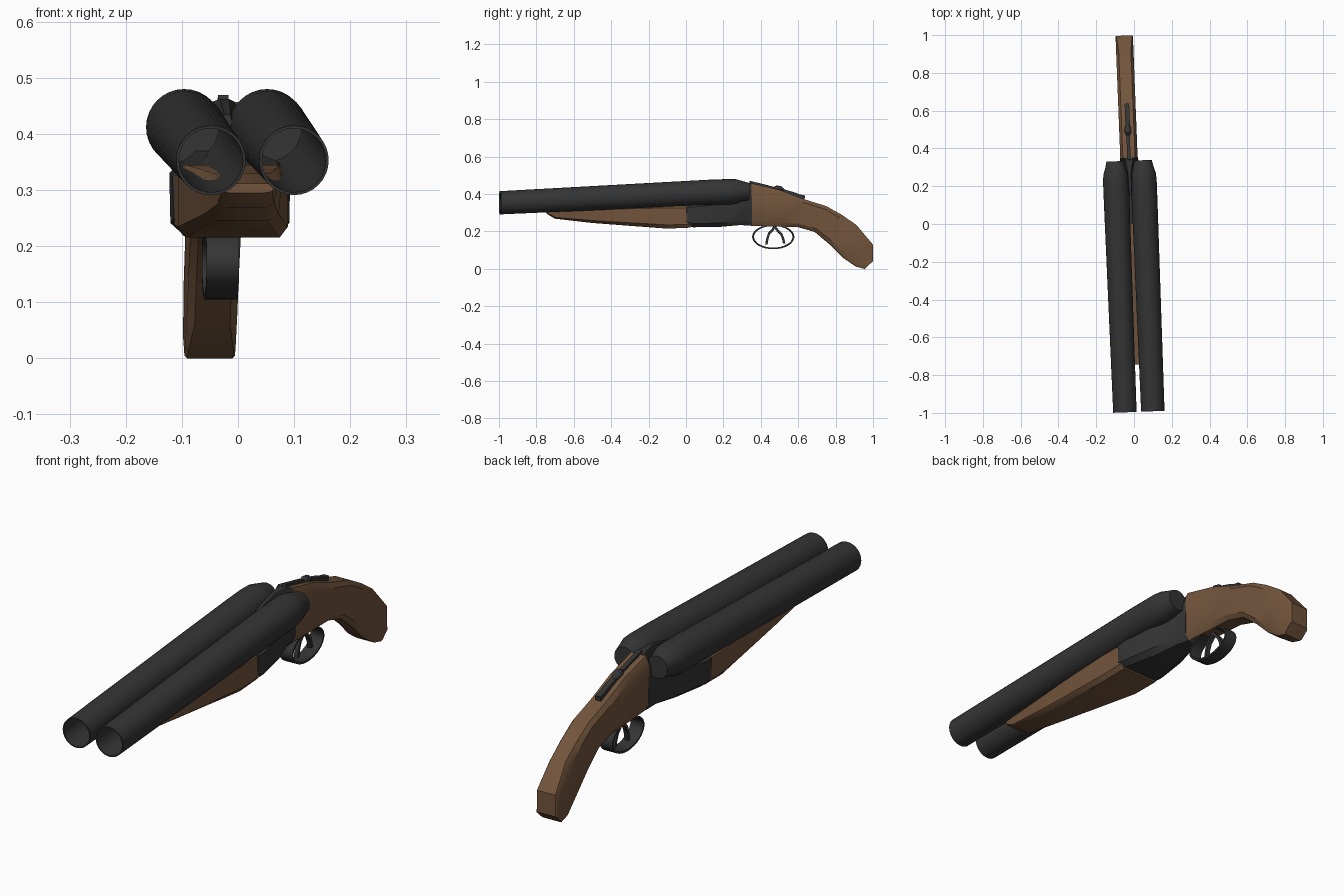
import bpy, bmesh, math
from mathutils import Matrix

if "Cube" in bpy.data.objects:
    bpy.data.objects.remove(bpy.data.objects["Cube"])

YAW = 0.039
PLACE = Matrix.Translation((-0.013, 0, 0)) @ Matrix.Rotation(YAW, 4, 'Z')


def material(name, color):
    m = bpy.data.materials.new(name)
    m.diffuse_color = (*color, 1)
    m.use_nodes = True
    m.node_tree.nodes["Principled BSDF"].inputs["Base Color"].default_value = m.diffuse_color
    return m


WOOD = material("wood", (0.17, 0.09, 0.045))
STEEL = material("steel", (0.035, 0.035, 0.035))


def loft(name, rings, mat, caps=True, closed=False, angle=35):
    """Skin a list of equal-length point rings."""
    bm = bmesh.new()
    vs = [[bm.verts.new(p) for p in r] for r in rings]
    n = len(vs[0])
    pairs = list(zip(vs, vs[1:])) + ([(vs[-1], vs[0])] if closed else [])
    for a, b in pairs:
        for i in range(n):
            j = (i + 1) % n
            bm.faces.new((a[i], a[j], b[j], b[i]))
    if caps and not closed:
        bm.faces.new(vs[0])
        bm.faces.new(vs[-1])
    bmesh.ops.recalc_face_normals(bm, faces=bm.faces)
    me = bpy.data.meshes.new(name)
    bm.to_mesh(me)
    bm.free()
    ob = bpy.data.objects.new(name, me)
    bpy.context.collection.objects.link(ob)
    me.materials.append(mat)
    ob.matrix_world = PLACE
    bpy.ops.object.select_all(action='DESELECT')
    ob.select_set(True)
    bpy.context.view_layer.objects.active = ob
    bpy.ops.object.shade_smooth_by_angle(angle=math.radians(angle))
    return ob


def section(bot, top, wb, wt, c=0.15, k=0.3):
    """Chamfered box section between a bottom and a top (y, z) point."""
    shape = [(wb * (1 - k), 0), (wb, c), (wt, 1 - c), (wt * (1 - k), 1)]
    pts = shape + [(-x, t) for x, t in reversed(shape)]
    return [(x, bot[0] + (top[0] - bot[0]) * t, bot[1] + (top[1] - bot[1]) * t) for x, t in pts]


def circle(x, y, z, r, n=32):
    return [(x + r * math.cos(2 * math.pi * i / n), y, z + r * math.sin(2 * math.pi * i / n))
            for i in range(n)]


def strip(name, path, w, t, mat=STEEL):
    """Thin flat bar along a (y, z) path."""
    rings = []
    for i, (y, z) in enumerate(path):
        a, b = path[max(i - 1, 0)], path[min(i + 1, len(path) - 1)]
        dy, dz = b[0] - a[0], b[1] - a[1]
        L = math.hypot(dy, dz)
        ny, nz = -dz / L * t, dy / L * t
        rings.append([(-w, y - ny, z - nz), (w, y - ny, z - nz),
                      (w, y + ny, z + nz), (-w, y + ny, z + nz)])
    return loft(name, rings, mat)


# barrels: hollow tubes, splayed evenly, with a stepped breech end
for side, name in ((-1, "barrel_left"), (1, "barrel_right")):
    prof = [(0.2, 0.411, 0.060), (-0.995, 0.353, 0.057),
            (-0.995, 0.353, 0.062), (0.12, 0.408, 0.068), (0.23, 0.412, 0.068),
            (0.265, 0.414, 0.065), (0.30, 0.415, 0.054), (0.335, 0.413, 0.046)]
    loft(name, [circle(side * 0.074, y, z, r) for y, z, r in prof], STEEL)

# wooden fore-end under the barrels
loft("fore_end", [
    section((-0.745, 0.295), (-0.745, 0.312), 0.045, 0.05),
    section((-0.70, 0.268), (-0.70, 0.316), 0.05, 0.055),
    section((-0.50, 0.245), (-0.50, 0.33), 0.066, 0.072),
    section((-0.10, 0.215), (-0.10, 0.345), 0.098, 0.098, k=0.15),
    section((0.02, 0.22), (0.02, 0.345), 0.10, 0.10, k=0.15)], WOOD)

# receiver tapering from the fore-end back to the grip
loft("receiver", [
    section((0.0, 0.232), (0.0, 0.345), 0.101, 0.104, k=0.2),
    section((0.04, 0.222), (0.04, 0.35), 0.106, 0.108, k=0.2),
    section((0.18, 0.224), (0.18, 0.365), 0.084, 0.084),
    section((0.29, 0.234), (0.29, 0.39), 0.056, 0.05),
    section((0.352, 0.23), (0.352, 0.455), 0.047, 0.045)], STEEL)

# rib wedged between the breech ends
loft("breech_rib", [
    section((0.15, 0.36), (0.15, 0.435), 0.01, 0.008),
    section((0.27, 0.36), (0.27, 0.462), 0.016, 0.012),
    section((0.353, 0.36), (0.353, 0.457), 0.045, 0.03)], STEEL)

# pistol grip, swept through bottom/top point pairs
grip = [((0.35, 0.23), (0.35, 0.457)), ((0.50, 0.225), (0.50, 0.422)),
        ((0.60, 0.223), (0.63, 0.372)), ((0.69, 0.197), (0.75, 0.335)),
        ((0.77, 0.13), (0.83, 0.29)), ((0.84, 0.06), (0.91, 0.235)),
        ((0.91, 0.012), (0.998, 0.13)), ((0.955, 0.0), (0.998, 0.04))]
loft("pistol_grip", [section(b, t, 0.045, 0.046, c=0.12, k=0.3 if i < 6 else 0.1)
                     for i, (b, t) in enumerate(grip)], WOOD, angle=30)

# oval trigger guard band
N = 32
guard = []
for i in range(N):
    a = 2 * math.pi * i / N
    c, s = math.cos(a), math.sin(a)
    guard.append([(x, 0.467 + (0.112 - d) * c, 0.171 + (0.066 - d) * s)
                  for x, d in ((-0.029, 0), (0.029, 0), (0.029, 0.008), (-0.029, 0.008))])
loft("trigger_guard", guard, STEEL, closed=True)

# two curved triggers
strip("front_trigger", [(0.475, 0.235), (0.465, 0.21), (0.445, 0.19), (0.435, 0.16), (0.43, 0.13)], 0.009, 0.006)
strip("rear_trigger", [(0.475, 0.225), (0.49, 0.205), (0.51, 0.185), (0.52, 0.16), (0.525, 0.135)], 0.009, 0.006)

# opening lever and knob on top of the grip
strip("lever_base", [(0.34, 0.462), (0.40, 0.448), (0.47, 0.43), (0.53, 0.415)], 0.009, 0.008)
loft("lever_knob", [circle(0, y, z, r, 10) for y, z, r in
                    ((0.465, 0.428, 0.008), (0.485, 0.43, 0.017), (0.51, 0.425, 0.017), (0.53, 0.415, 0.008))], STEEL)
strip("lever_tail", [(0.52, 0.413), (0.56, 0.402), (0.58, 0.396), (0.605, 0.386), (0.635, 0.38)], 0.012, 0.012)
